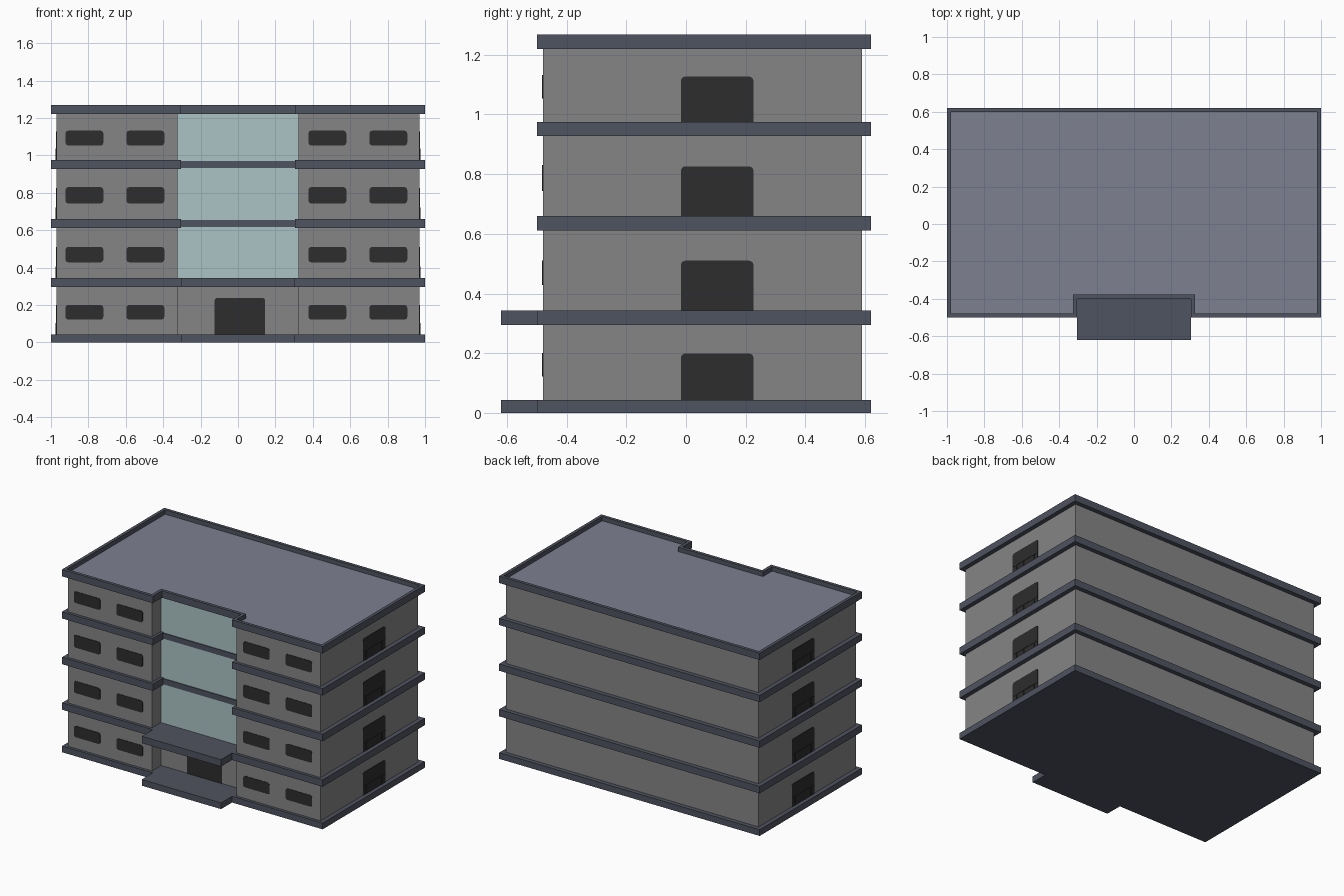
import bpy, bmesh, math
from mathutils import Vector

if "Cube" in bpy.data.objects:
    bpy.data.objects.remove(bpy.data.objects["Cube"])


def material(name, rgb):
    m = bpy.data.materials.new(name)
    m.diffuse_color = (*rgb, 1)
    m.use_nodes = True
    m.node_tree.nodes["Principled BSDF"].inputs["Base Color"].default_value = m.diffuse_color
    return m


WALL = material("wall grey", (0.235, 0.235, 0.235))
SLAB = material("slate slab", (0.078, 0.087, 0.115))
ROOF = material("roof surface", (0.205, 0.215, 0.285))
GLASS = material("pale glass", (0.41, 0.55, 0.56))
DARK = material("dark opening", (0.026, 0.026, 0.026))


def prism(name, points, direction, mats):
    """Extrude a closed 3D outline along a direction."""
    bm = bmesh.new()
    face = bm.faces.new([bm.verts.new(p) for p in points])
    ext = bmesh.ops.extrude_face_region(bm, geom=[face], use_keep_orig=True)
    verts = [g for g in ext["geom"] if isinstance(g, bmesh.types.BMVert)]
    bmesh.ops.translate(bm, verts=verts, vec=Vector(direction))
    bmesh.ops.recalc_face_normals(bm, faces=bm.faces)
    me = bpy.data.meshes.new(name)
    bm.to_mesh(me)
    bm.free()
    ob = bpy.data.objects.new(name, me)
    bpy.context.collection.objects.link(ob)
    for m in mats:
        me.materials.append(m)
    return ob


def box(name, x0, x1, y0, y1, z0, z1, mat):
    return prism(name, [(x0, y0, z0), (x1, y0, z0), (x1, y1, z0), (x0, y1, z0)],
                 (0, 0, z1 - z0), [mat])


def plan(hx, front, back, half_mid, mid):
    """Building plan whose middle bay steps in or out to y = mid."""
    return [(-hx, front), (-half_mid, front), (-half_mid, mid), (half_mid, mid),
            (half_mid, front), (hx, front), (hx, back), (-hx, back)]


def plan_prism(name, outline, z0, z1, mats):
    return prism(name, [(x, y, z0) for x, y in outline], (0, 0, z1 - z0), mats)


def rounded(u0, u1, z0, z1, r=0.015, n=4):
    """Rounded rectangle outline in a wall plane."""
    pts = []
    corners = [(u1 - r, z1 - r), (u0 + r, z1 - r), (u0 + r, z0 + r), (u1 - r, z0 + r)]
    for k, (cu, cz) in enumerate(corners):
        for i in range(n + 1):
            a = math.pi / 2 * (k + i / n)
            pts.append((cu + r * math.cos(a), cz + r * math.sin(a)))
    return pts


# Walls with recessed middle bay
WX, WF, WB, WM = 0.97, -0.48, 0.59, -0.38
plan_prism("walls", plan(WX, WF, WB, 0.323, WM), 0.02, 1.23, [WALL])

# Floor slabs: the lower two project as entrance step and canopy
slabs = [(0, 0.043, -0.62), (0.295, 0.343, -0.62),
         (0.611, 0.659, -0.37), (0.928, 0.975, -0.37)]
for i, (z0, z1, mid) in enumerate(slabs):
    plan_prism(f"floor_slab_{i}", plan(1, -0.5, 0.62, 0.304, mid), z0, z1, [SLAB])

# Roof slab with sunken roof surface inside a parapet
roof = plan_prism("roof_slab", plan(1, -0.5, 0.62, 0.304, -0.4), 1.22, 1.268, [SLAB, ROOF])
bm = bmesh.new()
bm.from_mesh(roof.data)
top = max(bm.faces, key=lambda f: f.calc_center_median().z)
bmesh.ops.inset_individual(bm, faces=[top], thickness=0.022, use_even_offset=True)
bmesh.ops.inset_individual(bm, faces=[top], thickness=0.0005, depth=-0.03, use_even_offset=True)
top.material_index = 1
bm.to_mesh(roof.data)
bm.free()

# Glass bays and the thin bands between them
for i, (z0, z1) in enumerate([(0.343, 0.62), (0.65, 0.935), (0.967, 1.22)]):
    box(f"glass_bay_{i}", -0.323, 0.323, WM - 0.004, WM + 0.003, z0, z1, GLASS)
for i, (z0, z1) in enumerate([(0.616, 0.655), (0.933, 0.971)]):
    box(f"glass_band_{i}", -0.32, 0.32, WM - 0.01, WM + 0.005, z0, z1, SLAB)

# Front windows
for f, (z0, z1) in enumerate([(0.122, 0.2), (0.428, 0.51), (0.743, 0.83), (1.053, 1.132)]):
    for w, u in enumerate([-0.922, -0.596, 0.377, 0.703]):
        prism(f"front_window_{f}_{w}",
              [(x, WF - 0.003, z) for x, z in rounded(u, u + 0.202, z0, z1)],
              (0, 0.006, 0), [DARK])

# Entrance door
prism("entrance_door", [(x, WM - 0.003, z) for x, z in rounded(-0.125, 0.145, 0.02, 0.238)],
      (0, 0.006, 0), [DARK])

# Side balcony doors with thin rails, on both ends
for f, (z0, z1) in enumerate([(0.043, 0.199), (0.343, 0.51), (0.659, 0.826), (0.975, 1.127)]):
    for side, s in (("right", 1), ("left", -1)):
        prism(f"{side}_balcony_door_{f}",
              [(s * (WX + 0.003), y, z) for y, z in rounded(-0.017, 0.226, z0 - 0.02, z1)],
              (-s * 0.006, 0, 0), [DARK])
        xa, xb = sorted((s * WX, s * (WX + 0.005)))
        box(f"{side}_handrail_{f}", xa, xb, -0.015, 0.224, z0 + 0.056, z0 + 0.062, DARK)
        for p, y in enumerate((0.02, 0.088, 0.19)):
            box(f"{side}_rail_post_{f}_{p}", xa, xb, y - 0.004, y + 0.004, z0, z0 + 0.056, DARK)
